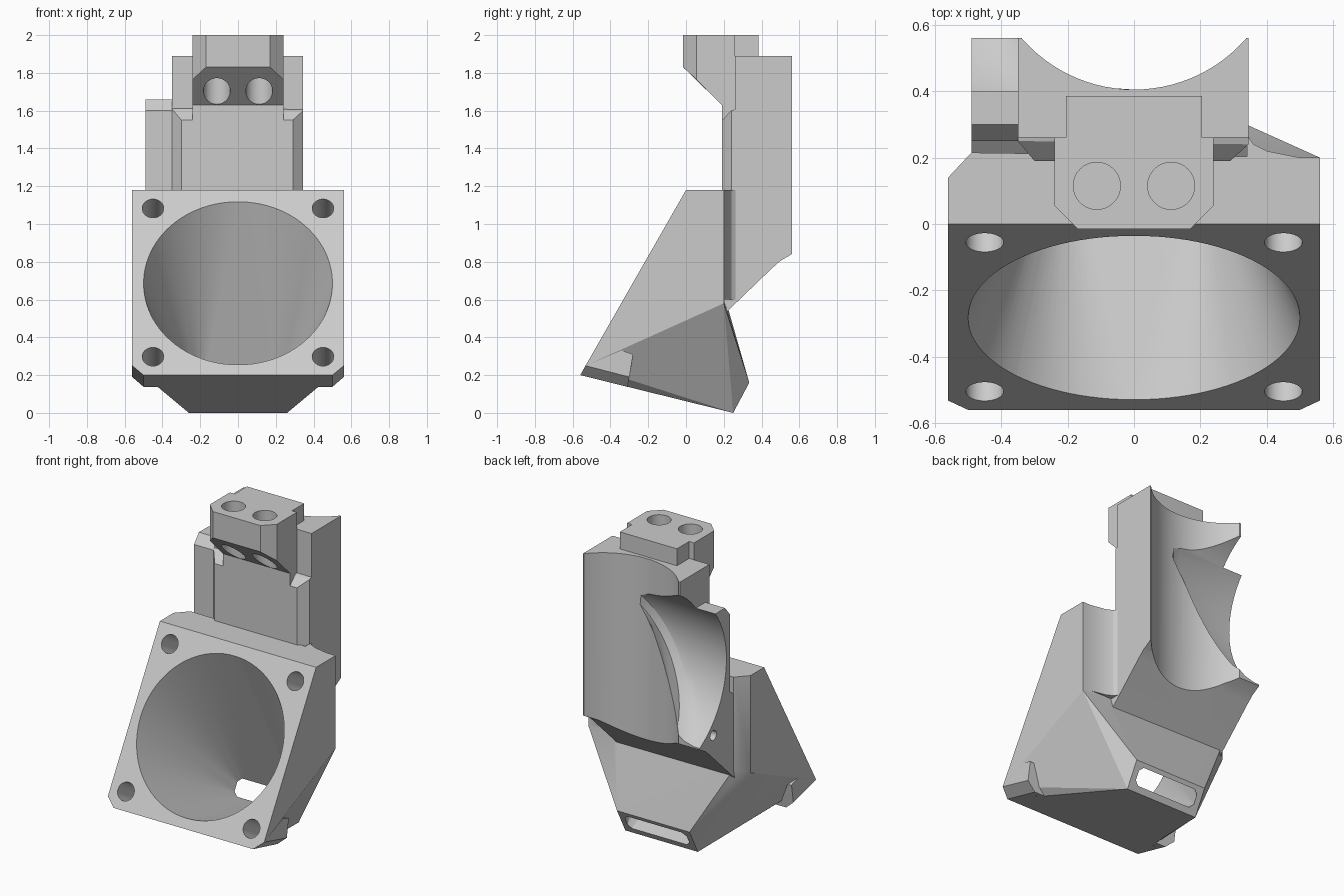
import bpy, bmesh
from math import sin, cos, pi, radians, sqrt
from mathutils import Vector

if "Cube" in bpy.data.objects:
    bpy.data.objects.remove(bpy.data.objects["Cube"], do_unlink=True)

grey = bpy.data.materials.new("plain grey")
grey.use_nodes = True
grey.diffuse_color = (0.6, 0.6, 0.6, 1)
grey.node_tree.nodes["Principled BSDF"].inputs["Base Color"].default_value = (0.6, 0.6, 0.6, 1)


def finish(bm, name):
    bmesh.ops.recalc_face_normals(bm, faces=bm.faces)
    mesh = bpy.data.meshes.new(name)
    bm.to_mesh(mesh)
    bm.free()
    mesh.materials.append(grey)
    ob = bpy.data.objects.new(name, mesh)
    bpy.context.collection.objects.link(ob)
    return ob


def hull(name, pts):
    bm = bmesh.new()
    for p in pts:
        bm.verts.new(p)
    res = bmesh.ops.convex_hull(bm, input=bm.verts)
    loose = [v for v in bm.verts if not v.link_faces]
    bmesh.ops.delete(bm, geom=loose, context='VERTS')
    bmesh.ops.dissolve_limit(bm, angle_limit=0.002, verts=bm.verts, edges=bm.edges)
    return finish(bm, name)


def loft(name, rings):
    bm = bmesh.new()
    rows = [[bm.verts.new(p) for p in r] for r in rings]
    n = len(rows[0])
    for a, b in zip(rows, rows[1:]):
        for i in range(n):
            j = (i + 1) % n
            bm.faces.new((a[i], a[j], b[j], b[i]))
    bm.faces.new(rows[0])
    bm.faces.new(rows[-1])
    return finish(bm, name)


def side_prism(name, x0, x1, yz):
    return loft(name, [[(x, y, z) for y, z in yz] for x in (x0, x1)])


def plan_prism(name, z0, z1, xy):
    return loft(name, [[(x, y, z) for x, y in xy] for z in (z0, z1)])


def ring(c, u, v, r, n=48):
    c, u, v = Vector(c), Vector(u), Vector(v)
    return [c + u * (r * cos(2 * pi * i / n)) + v * (r * sin(2 * pi * i / n)) for i in range(n)]


def mirror(pts):
    return [(s * x, y, z) for x, y, z in pts for s in (1, -1)]


def combine(target, tool, operation):
    mod = target.modifiers.new("cut", 'BOOLEAN')
    mod.operation, mod.object, mod.solver = operation, tool, 'EXACT'
    bpy.context.view_layer.objects.active = target
    bpy.ops.object.modifier_apply(modifier=mod.name)
    bpy.data.objects.remove(tool, do_unlink=True)


X, Y, Z = Vector((1, 0, 0)), Vector((0, 1, 0)), Vector((0, 0, 1))
face_up = Vector((0, 0.56, 0.98)).normalized()     # along the inclined fan face
face_out = Vector((0, -face_up.z, face_up.y))
face_mid = Vector((0, -0.28, 0.69))

# Upper shell of the duct behind the inclined square face
front = mirror([(0.56, 0, 1.18), (0.56, -0.532, 0.25), (0.5, -0.56, 0.2)])
duct = hull("fan_duct", front + [(x, y, z) for x, y, low in
            ((0.56, 0.2, 0.58), (-0.56, 0.14, 0.55), (-0.49, 0.215, 0.58))
            for z in (1.18, low)])

# Lower shell narrowing to the outlet
lower = mirror([(0.54, 0.03, 1.15), (0.56, -0.532, 0.25), (0.5, -0.56, 0.2),
                (0.26, 0.25, 0), (0.26, 0.335, 0.16)])
lower += [(0.56, 0.2, 0.58), (-0.56, 0.14, 0.55), (-0.49, 0.215, 0.58)]
parts = [hull("outlet_shell", lower)]

# Corner bosses at the bottom of the fan face
for s in (1, -1):
    parts.append(hull("corner_boss", [(s * x, y, z) for x, y, z in (
        (0.56, -0.532, 0.25), (0.56, -0.30, 0.19), (0.56, -0.28, 0.31), (0.56, -0.34, 0.33),
        (0.5, -0.56, 0.2), (0.5, -0.31, 0.138), (0.42, -0.56, 0.2), (0.42, -0.31, 0.138),
        (0.45, -0.28, 0.3))]))

# Upright mounting body, side clip, front panel
under = [(0.19, 0.51), (0.46, 0.77), (0.5, 0.805), (0.56, 0.84)]
parts.append(side_prism("upright", -0.35, 0.345,
             under + [(0.56, 1.89), (0.26, 1.89), (0.26, 1.1), (0.19, 1.05)]))
parts.append(side_prism("side_clip", -0.49, -0.3,
             under + [(0.56, 1.66), (0.3, 1.66), (0.25, 1.6), (0.25, 1.1), (0.19, 1.05)]))
panel = [(-0.35, 0.25), (-0.3, 0.19), (0.29, 0.19), (0.345, 0.24), (0.345, 0.3), (-0.35, 0.3)]
parts.append(hull("front_panel", [(x, y, 0.62) for x, y in panel]
             + [(x, y, min(1.62, 1.36 + y)) for x, y in panel]))
parts.append(plan_prism("side_fillet", 0.6, 1.18,
             [(0.34, 0.27), (0.36, 0.24), (0.4, 0.22), (0.5, 0.2), (0.5, 0.15), (0.34, 0.15)]))

# Head block with sloping underside and its rear tongue
head = mirror([(0.17, -0.015, 1.83), (0.24, 0.055, 1.765), (0.24, 0.19, 1.63), (0.24, 0.26, 1.63)])
parts.append(hull("head", head + [(x, y, 2) for x, y, z in head]))
parts.append(plan_prism("head_neck", 1.45, 1.66, [(-0.24, 0.19), (0.24, 0.19), (0.24, 0.28), (-0.24, 0.28)]))
parts.append(plan_prism("head_tongue", 1.8, 2, [(-0.205, 0.2), (0.205, 0.2), (0.205, 0.385), (-0.205, 0.385)]))
for p in parts:
    combine(duct, p, 'UNION')

# Funnel from the round inlet to the slot
out_up = Vector((0, 0.447, 0.894))
out_dir = Vector((0, 0.894, -0.447))
slot_mid = Vector((0, 0.2925, 0.08)) + out_dir * 0.02
slot = [slot_mid + X * (s * w) + out_up * (t * h)
        for s in (1, -1) for t in (1, -1) for w, h in ((0.215, 0.025), (0.195, 0.045))]
cuts = [hull("funnel_cutter", ring(face_mid + face_out * 0.015, X, face_up, 0.505, 96) + slot)]

# Screw holes in the fan face
for sx in (1, -1):
    for sz in (1, -1):
        c = face_mid + X * (sx * 0.45) + face_up * (sz * 0.452)
        cuts.append(loft("screw_cutter", [ring(c + face_out * d, X, face_up, 0.057, 32)
                                          for d in (0.05, -0.2)]))

# Vertical holes in the head
for x in (0.112, -0.112):
    cuts.append(loft("head_hole_cutter", [ring((x, 0.115, z), X, Y, 0.071, 32) for z in (1.6, 2.1)]))

# Upright round recess at the back
cuts.append(loft("recess_cutter", [ring((0, 0.852, z), X, Y, 0.447, 96) for z in (0.4, 2.1)]))

# Sideways saddle recess with a slanted end
saddle = []
for offset, r in ((None, 0.55), (-0.1, 0.55), (-0.04, 0.535), (0, 0.5)):
    pts = ring((-0.6, 0.836, 1.325), Y, Z, r, 96)
    if offset is not None:
        for p in pts:
            p.x = max(-0.55, min(0.08, 0.08 - 0.54 * (1.65 - p.z))) + offset
    saddle.append(pts)
cuts.append(loft("saddle_cutter", saddle))

# Small pin hole in the side of the clip
cuts.append(loft("pin_hole_cutter", [ring((x, 0.42, 0.88), Y, Z, 0.032, 24) for x in (-0.6, -0.3)]))
for c in cuts:
    c.hide_render = True
    combine(duct, c, 'DIFFERENCE')

bpy.ops.object.select_all(action='DESELECT')
duct.select_set(True)
bpy.context.view_layer.objects.active = duct
bpy.ops.object.shade_smooth_by_angle(angle=radians(25))
